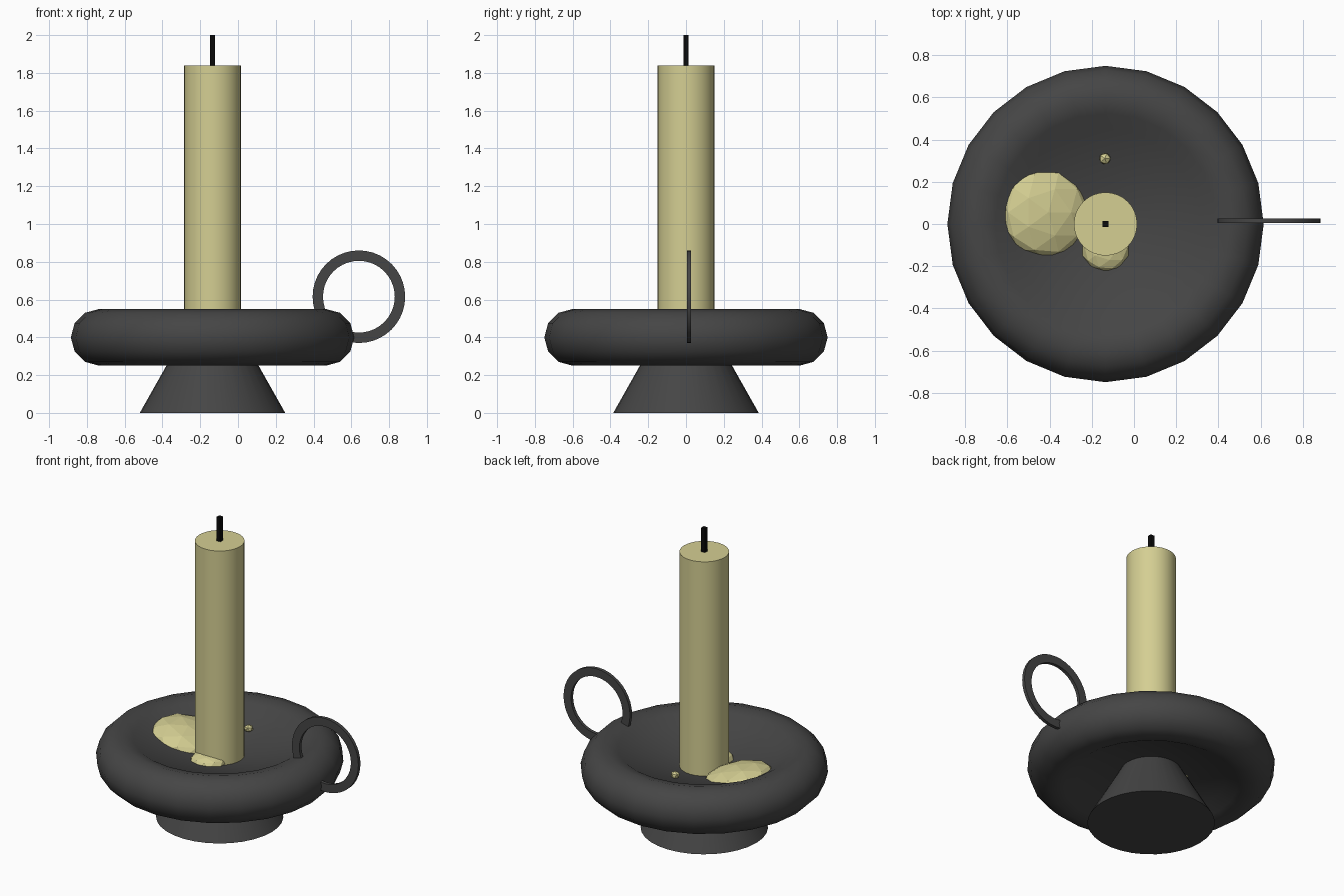
import bpy, bmesh, math
from mathutils import Matrix, Vector

if "Cube" in bpy.data.objects:
    bpy.data.objects.remove(bpy.data.objects["Cube"])

AX = -0.135  # candle axis position on x


def material(name, rgb):
    m = bpy.data.materials.new(name)
    m.diffuse_color = (*rgb, 1)
    m.use_nodes = True
    m.node_tree.nodes["Principled BSDF"].inputs["Base Color"].default_value = m.diffuse_color
    return m


IRON = material("dark_iron", (0.06, 0.06, 0.06))
WAX = material("wax", (0.66, 0.62, 0.29))
SOOT = material("wick_black", (0.003, 0.003, 0.003))


def finish(bm, name, mat, loc, smooth=None):
    bmesh.ops.recalc_face_normals(bm, faces=bm.faces)
    mesh = bpy.data.meshes.new(name)
    bm.to_mesh(mesh)
    bm.free()
    mesh.materials.append(mat)
    ob = bpy.data.objects.new(name, mesh)
    ob.location = loc
    bpy.context.collection.objects.link(ob)
    if smooth:
        bpy.ops.object.select_all(action='DESELECT')
        ob.select_set(True)
        bpy.context.view_layer.objects.active = ob
        bpy.ops.object.shade_smooth_by_angle(angle=math.radians(smooth))
    return ob


def lathe(name, profile, sides, mat, loc, smooth=40, closed=False):
    """Spin an (r, z) profile around z."""
    bm = bmesh.new()
    vs = [bm.verts.new((r, 0, z)) for r, z in profile]
    es = [bm.edges.new(p) for p in zip(vs, vs[1:])]
    if closed:
        es.append(bm.edges.new((vs[-1], vs[0])))
    bmesh.ops.spin(bm, geom=vs + es, axis=(0, 0, 1), cent=(0, 0, 0),
                   angle=math.tau, steps=sides, use_duplicate=False)
    bmesh.ops.remove_doubles(bm, verts=bm.verts, dist=1e-4)
    return finish(bm, name, mat, loc, smooth)


def wax_blob(name, loc, size, tilt=0, subdiv=2):
    """Faceted, squashed drip of wax."""
    bm = bmesh.new()
    bmesh.ops.create_icosphere(bm, subdivisions=subdiv, radius=1)
    bmesh.ops.scale(bm, vec=Vector(size), verts=bm.verts)
    bmesh.ops.rotate(bm, matrix=Matrix.Rotation(math.radians(tilt), 3, 'Y'), verts=bm.verts)
    return finish(bm, name, WAX, loc)


# Flared foot
lathe("foot", [(0, 0), (0.385, 0), (0.165, 0.39), (0, 0.39)], 32, IRON, (AX, 0, 0))

# Dish: rounded rim running into a shallow hollow on both faces
rim = [(0.6 + 0.15 * math.cos(math.radians(a)), 0.4 + 0.15 * math.sin(math.radians(a)))
       for a in range(-120, 121, 30)]
dish = [(0, 0.37), (0.19, 0.355), (0.45, 0.31)] + rim + [(0.45, 0.485), (0.15, 0.412), (0, 0.395)]
lathe("dish", dish, 24, IRON, (AX, 0, 0), smooth=60)

# Ring handle: flat band standing upright
ring = lathe("ring_handle", [(0.19, -0.011), (0.245, -0.011), (0.245, 0.011), (0.19, 0.011)],
             40, IRON, (0.64, 0.015, 0.615), closed=True)
ring.rotation_euler.x = math.pi / 2

# Candle and square wick
lathe("candle", [(0, 0.4), (0.15, 0.4), (0.15, 1.84), (0, 1.84)], 32, WAX, (AX, 0, 0))
bm = bmesh.new()
bmesh.ops.create_cube(bm, size=1)
bmesh.ops.scale(bm, vec=Vector((0.027, 0.027, 0.2)), verts=bm.verts)
finish(bm, "wick", SOOT, (AX, 0, 1.9))

# Melted wax
wax_blob("wax_pool", (-0.425, 0.055, 0.435), (0.218, 0.22, 0.08), tilt=13)
wax_blob("wax_drip", (AX, -0.115, 0.42), (0.115, 0.112, 0.05))
wax_blob("wax_drop", (-0.138, 0.31, 0.47), (0.03, 0.03, 0.025), subdiv=1)
